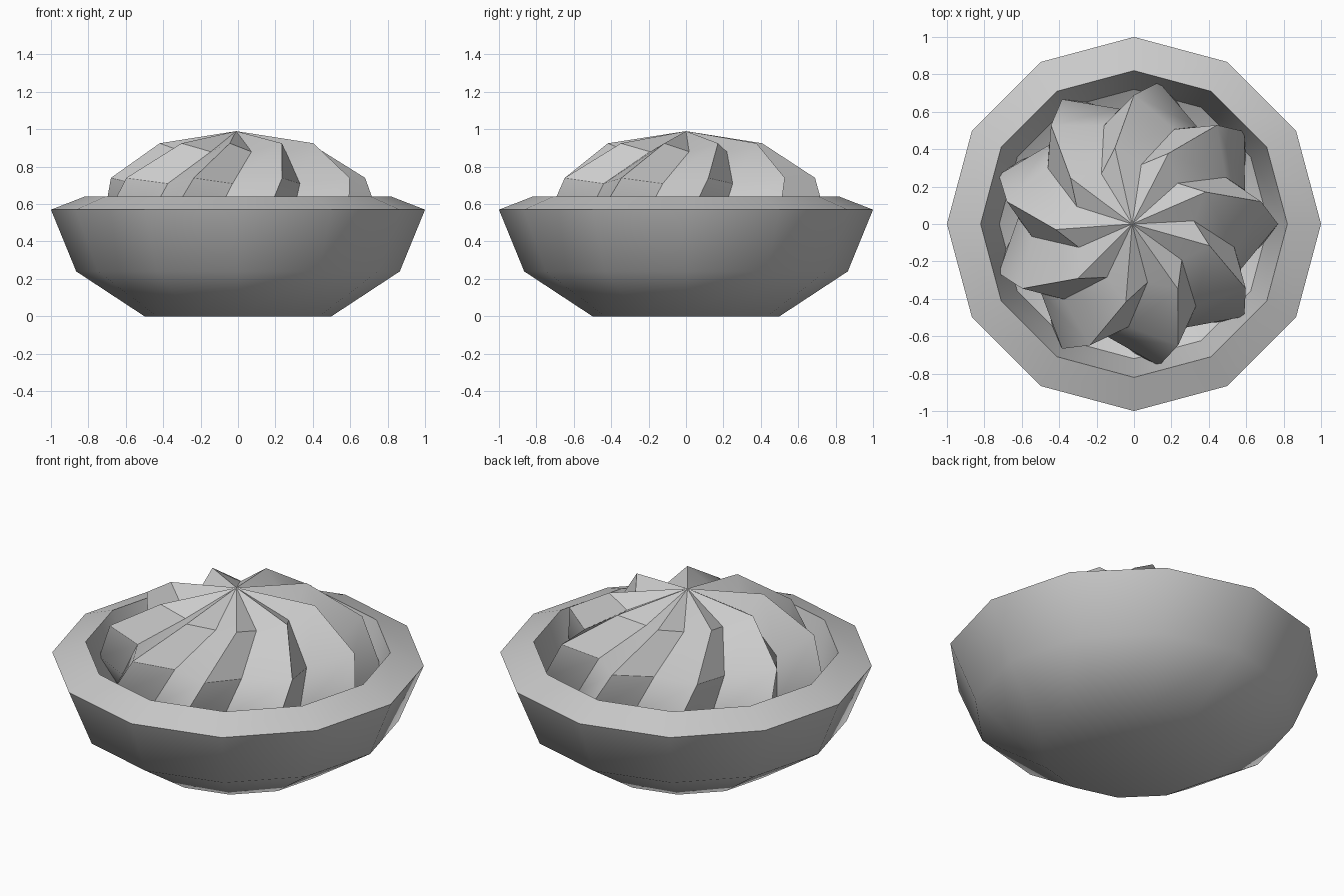
import bpy, math

if "Cube" in bpy.data.objects:
    bpy.data.objects.remove(bpy.data.objects["Cube"])


def build(name, rings, bottom, top, angle):
    """Skin a list of rings (each a list of points) between two pole points."""
    n = len(rings[0])
    verts = [bottom] + [p for r in rings for p in r] + [top]
    last = len(verts) - 1
    faces = []
    for j in range(n):
        k = (j + 1) % n
        faces.append((0, 1 + k, 1 + j))
        for i in range(len(rings) - 1):
            a, b = 1 + i * n, 1 + (i + 1) * n
            faces.append((a + j, a + k, b + k, b + j))
        a = 1 + (len(rings) - 1) * n
        faces.append((a + j, a + k, last))
    mesh = bpy.data.meshes.new(name)
    mesh.from_pydata(verts, [], faces)
    obj = bpy.data.objects.new(name, mesh)
    bpy.context.collection.objects.link(obj)
    bpy.ops.object.select_all(action='DESELECT')
    obj.select_set(True)
    bpy.context.view_layer.objects.active = obj
    bpy.ops.object.shade_smooth_by_angle(angle=math.radians(angle))
    return obj


def polar(r, deg, z):
    a = math.radians(deg)
    return (r * math.cos(a), r * math.sin(a), z)


# Twelve-sided bowl: outer wall, sloped rim, inner wall
profile = [(0.5, 0), (0.865, 0.24), (1.0, 0.57), (0.82, 0.64),
           (0.72, 0.28), (0.42, 0.09)]
build("bowl", [[polar(r, 30 * i, z) for i in range(12)] for r, z in profile],
      (0, 0, 0), (0, 0, 0.09), 40)

# Twisted nine-lobed swirl: ridge (r, angle, z) and valley (r, angle, z) per ring
lobes = [((0.42, -24, 0.07), (0.32, -6, 0.11)),
         ((0.69, -10, 0.25), (0.55, 7, 0.28)),
         ((0.77, 0, 0.49), (0.62, 17, 0.49)),
         ((0.69, 10, 0.74), (0.55, 27, 0.71)),
         ((0.42, 24, 0.925), (0.32, 43, 0.88))]
rings = [[polar(r, a + 40 * i, z) for i in range(9) for r, a, z in pair]
         for pair in lobes]
build("swirl_filling", rings, (0, 0, 0.03), (-0.01, 0, 0.99), 32)
